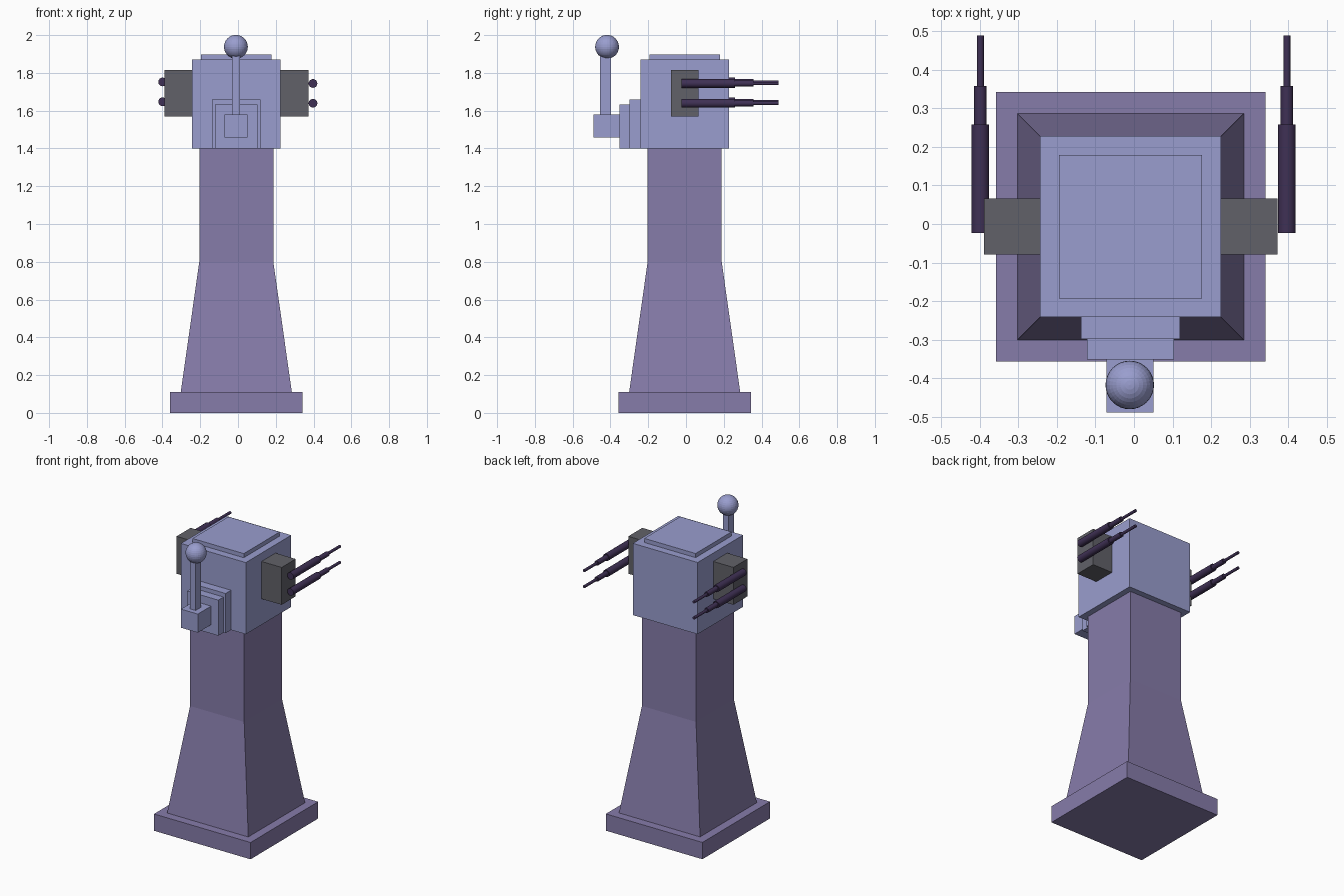
import bpy, bmesh, math
from mathutils import Matrix, Vector

if "Cube" in bpy.data.objects:
    bpy.data.objects.remove(bpy.data.objects["Cube"])

CX, CY = -0.009, -0.007  # tower axis


def material(name, rgb):
    m = bpy.data.materials.new(name)
    m.diffuse_color = (*rgb, 1)
    m.use_nodes = True
    m.node_tree.nodes["Principled BSDF"].inputs["Base Color"].default_value = m.diffuse_color
    return m


STONE = material("purple_stone", (0.24, 0.20, 0.40))
HEAD = material("pale_blue", (0.32, 0.34, 0.62))
STEEL = material("dark_grey", (0.12, 0.12, 0.14))
GUN = material("dark_violet", (0.05, 0.03, 0.09))


def finish(name, bm, mat):
    bmesh.ops.recalc_face_normals(bm, faces=bm.faces)
    me = bpy.data.meshes.new(name)
    bm.to_mesh(me)
    bm.free()
    me.materials.append(mat)
    ob = bpy.data.objects.new(name, me)
    bpy.context.collection.objects.link(ob)
    return ob


def box(name, x, y, z, mat):
    lo, hi = Vector((x[0], y[0], z[0])), Vector((x[1], y[1], z[1]))
    bm = bmesh.new()
    bmesh.ops.create_cube(bm, size=1, matrix=Matrix.Translation((lo + hi) / 2)
                          @ Matrix.Diagonal((*(hi - lo), 1)))
    return finish(name, bm, mat)


def loft(name, rings, mat):
    """Capped skin through a list of equal-length point rings."""
    bm = bmesh.new()
    vs = [[bm.verts.new(p) for p in ring] for ring in rings]
    n = len(vs[0])
    for a, b in zip(vs, vs[1:]):
        for i in range(n):
            j = (i + 1) % n
            bm.faces.new((a[i], a[j], b[j], b[i]))
    bm.faces.new(vs[0][::-1])
    bm.faces.new(vs[-1])
    return finish(name, bm, mat)


def smooth(ob):
    bpy.ops.object.select_all(action='DESELECT')
    ob.select_set(True)
    bpy.context.view_layer.objects.active = ob
    bpy.ops.object.shade_smooth_by_angle(angle=math.radians(30))


def centred(half):
    return (CX - half, CX + half), (CY - half, CY + half)


# plinth and flared shaft
box("plinth", *centred(0.35), (0, 0.11), STONE)
square = ((-1, -1), (1, -1), (1, 1), (-1, 1))
loft("shaft", [[(CX + sx * h, CY + sy * h, z) for sx, sy in square]
               for h, z in ((0.294, 0.11), (0.196, 0.80), (0.196, 1.40))], STONE)

# turret head and roof plate
box("turret_head", *centred(0.235), (1.40, 1.87), HEAD)
box("roof_plate", *centred(0.186), (1.87, 1.897), HEAD)

# stepped bracket on the front holding the antenna
box("bracket_rear", (CX - 0.128, CX + 0.128), (-0.298, -0.242), (1.40, 1.66), HEAD)
box("bracket_front", (CX - 0.113, CX + 0.113), (-0.352, -0.298), (1.40, 1.633), HEAD)
box("antenna_socket", (CX - 0.062, CX + 0.060), (-0.489, -0.352), (1.458, 1.58), HEAD)
box("antenna_post", (CX - 0.022, CX + 0.020), (-0.455, -0.397), (1.58, 1.90), HEAD)
bm = bmesh.new()
bmesh.ops.create_uvsphere(bm, u_segments=32, v_segments=16, radius=0.063,
                          matrix=Matrix.Translation((CX - 0.002, -0.418, 1.938)))
finish("antenna_ball", bm, HEAD)

# gun mounts with twin stepped barrels on both sides
profile = ((-0.024, 0.023), (0.259, 0.023), (0.259, 0.016),
           (0.358, 0.016), (0.358, 0.009), (0.489, 0.009))
for side, s, gx, gz in (("right", 1, 0.397, 1.744), ("left", -1, -0.399, 1.752)):
    xs = sorted((CX + s * 0.234, CX + s * 0.381))
    box(f"gun_mount_{side}", xs, (-0.079, 0.066), (1.57, 1.815), STEEL)
    for level, dz in (("upper", 0), ("lower", -0.105)):
        rings = [[(gx + r * math.cos(a), y, gz + dz + r * math.sin(a))
                  for a in (math.tau * k / 24 for k in range(24))]
                 for y, r in profile]
        smooth(loft(f"barrel_{side}_{level}", rings, GUN))
